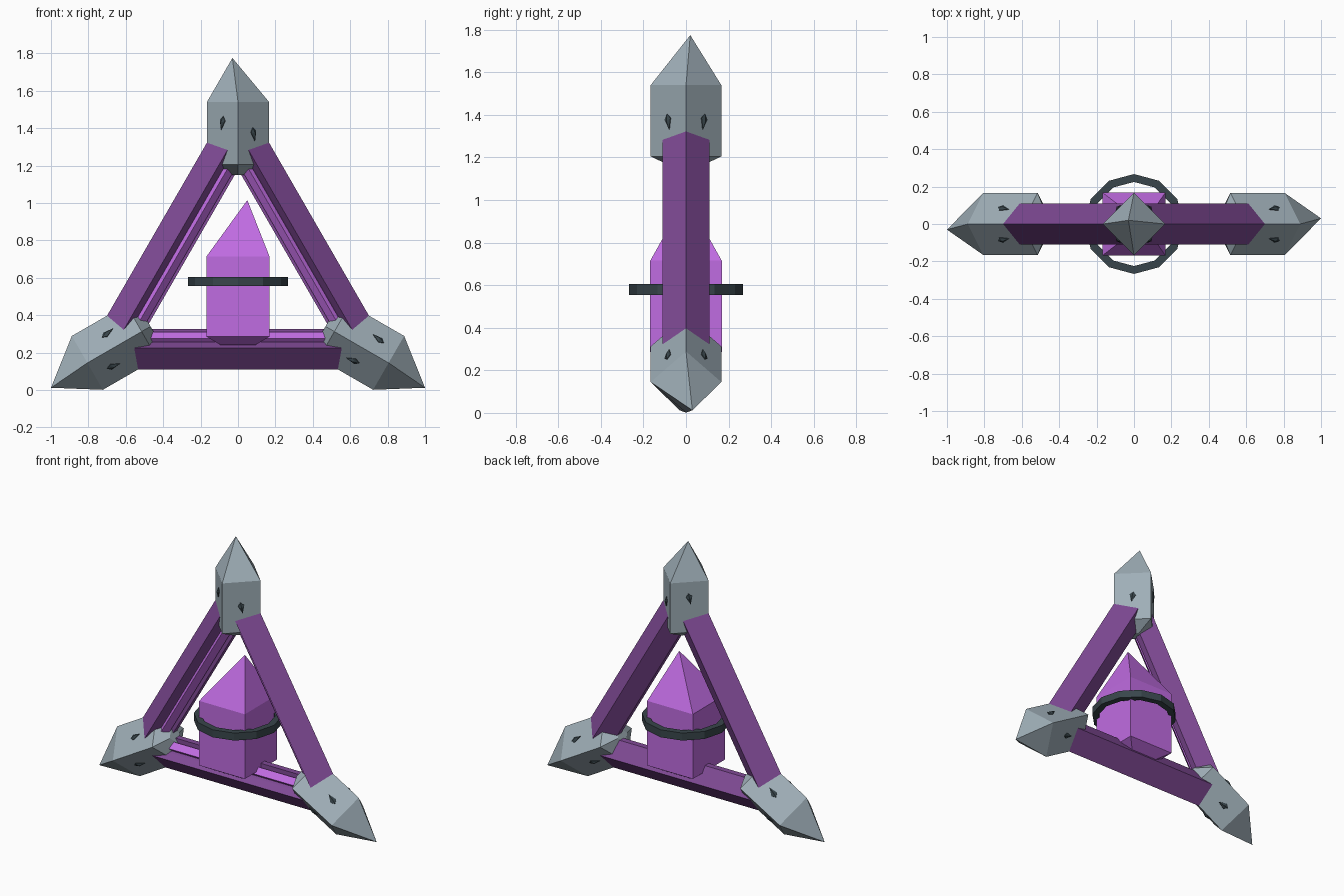
import bpy, bmesh, math
from mathutils import Matrix, Vector

if "Cube" in bpy.data.objects:
    bpy.data.objects.remove(bpy.data.objects["Cube"])

CENTRE = Matrix.Translation((0, 0, 0.61))


def material(name, rgb):
    m = bpy.data.materials.new(name)
    m.diffuse_color = (*rgb, 1)
    m.use_nodes = True
    m.node_tree.nodes["Principled BSDF"].inputs["Base Color"].default_value = m.diffuse_color
    return m


STEEL = material("steel", (0.35, 0.43, 0.48))
DARK = material("dark_metal", (0.04, 0.06, 0.07))
PURPLE = material("purple", (0.22, 0.07, 0.31))
PINK = material("pink_crystal", (0.53, 0.15, 0.76))


def loft(name, rings, mat, matrix=Matrix.Identity(4), closed=False):
    """Skin equal-sized rings; a one-point ring makes an apex."""
    bm = bmesh.new()
    loops = [[bm.verts.new(matrix @ Vector(p)) for p in r] for r in rings]
    pairs = list(zip(loops, loops[1:]))
    if closed:
        pairs.append((loops[-1], loops[0]))
    for a, b in pairs:
        n = len(a)
        for i in range(n):
            j = (i + 1) % n
            bm.faces.new((a[i], a[j], b[0]) if len(b) == 1 else (a[i], a[j], b[j], b[i]))
    if not closed:
        for end in (loops[0], loops[-1]):
            if len(end) > 2:
                bm.faces.new(end)
    bmesh.ops.recalc_face_normals(bm, faces=bm.faces)
    me = bpy.data.meshes.new(name)
    bm.to_mesh(me)
    bm.free()
    me.materials.append(mat)
    ob = bpy.data.objects.new(name, me)
    bpy.context.collection.objects.link(ob)
    return ob


def polygon(r, z, n, phase=0.0):
    return [(r * math.cos(phase + math.tau * i / n),
             r * math.sin(phase + math.tau * i / n), z) for i in range(n)]


# Beam section (y, distance from centre, half length), notched on the inner front
BEAM = [(0, 0.50, 0.548), (0.11, 0.385, 0.575), (0.04, 0.285, 0.55), (0, 0.285, 0.55),
        (0, 0.34, 0.56), (-0.06, 0.36, 0.57), (-0.11, 0.385, 0.575)]
STRIP = [(-0.025, 0.30, 0.54), (0.01, 0.335, 0.54), (-0.025, 0.37, 0.54), (-0.06, 0.335, 0.54)]

CORNERS = [("top", 0, (-0.03, 0.02, 1.775)),
           ("right", 120, (1, 0.03, 0.012)),
           ("left", 240, (-1, -0.03, 0.012))]

for label, angle, tip in CORNERS:
    m = CENTRE @ Matrix.Rotation(math.radians(angle), 4, 'Y')

    # Pointed corner cap
    loft(label + "_corner_cap",
         [polygon(0.05, 0.54, 4), polygon(0.166, 0.595, 4), polygon(0.166, 0.93, 4),
          [m.inverted() @ Vector(tip)]], STEEL, m)

    # Kite-shaped chips on the four cap faces
    for k in range(4):
        a = math.radians(45 + 90 * k)
        z = 0.82 if k in (1, 2) else 0.76
        face = (m @ Matrix.Rotation(a, 4, 'Z') @ Matrix.Translation((0.117, 0, z))
                @ Matrix.Rotation(math.radians(12 if k % 2 else -12), 4, 'X'))
        kite = [(0, 0.035), (0.02, 0.012), (0, -0.04), (-0.02, 0.012)]
        loft(f"{label}_cap_chip_{k + 1}",
             [[(-0.01, u, v) for u, v in kite], [(0.004, u, v) for u, v in kite],
              [(0.014, 0, 0)]], DARK, face)

    # Beam on the side opposite this corner, with its glowing strip
    for part, section, mat in (("beam", BEAM, PURPLE), ("strip", STRIP, PINK)):
        loft(f"{part}_opposite_{label}",
             [[(s * h, y, -d) for y, d, h in section] for s in (-1, 1)], mat, m)

# Central crystal
q = math.pi / 4
R = 0.168 * math.sqrt(2)
loft("central_crystal",
     [polygon(0.13, 0.24, 4, q), polygon(R, 0.285, 4, q), polygon(R, 0.715, 4, q),
      [(0.05, 0, 1.015)]], PINK)

# Twelve-sided band around the crystal
loft("crystal_band",
     [polygon(0.267, 0.555, 12), polygon(0.267, 0.605, 12),
      polygon(0.225, 0.605, 12), polygon(0.225, 0.555, 12)], DARK, closed=True)
